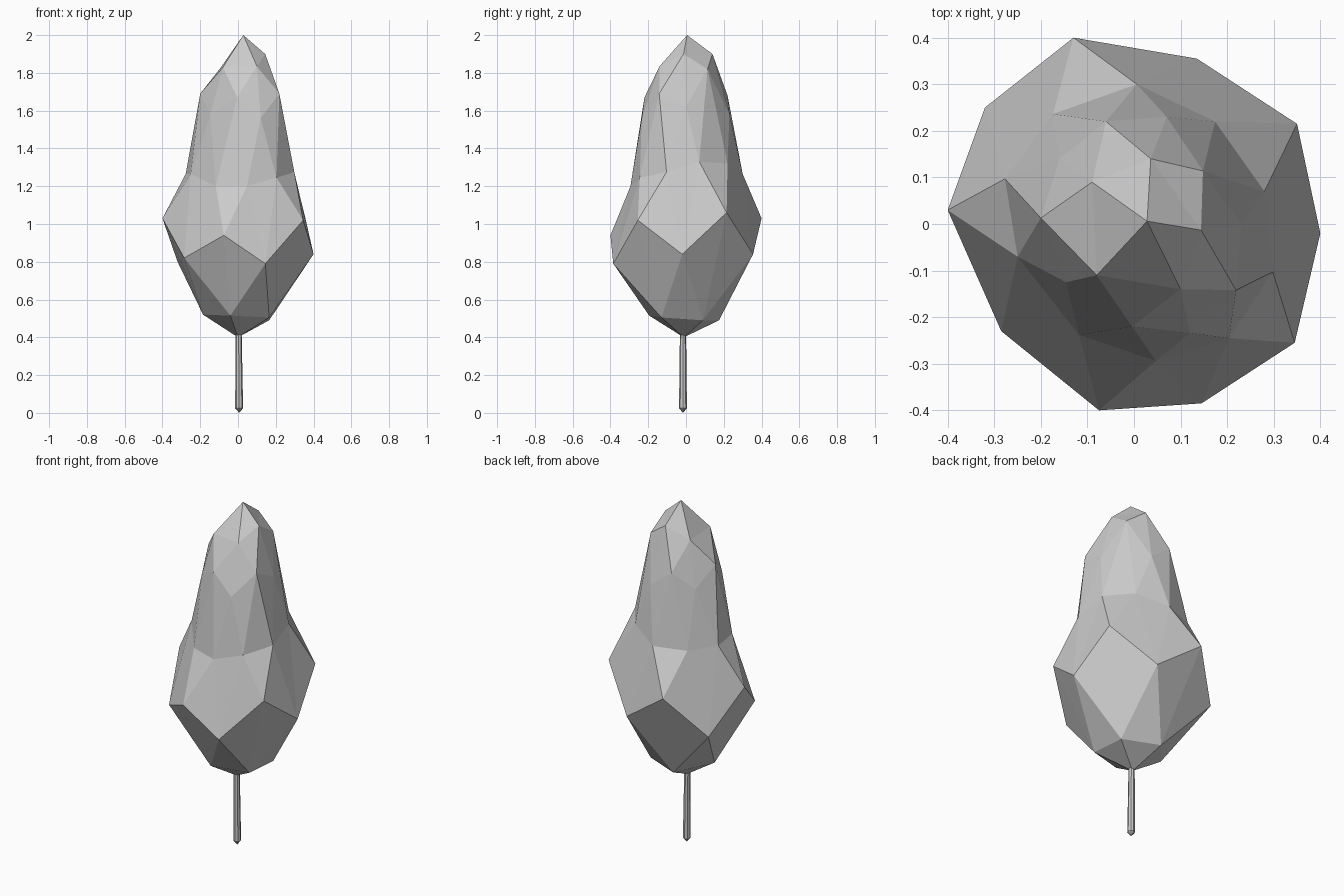
import bpy, bmesh, math

if "Cube" in bpy.data.objects:
    bpy.data.objects.remove(bpy.data.objects["Cube"])

# Crown cross-section rings, bottom to top (zigzag rings, anticlockwise from +x)
low = [(.165, .09, .49), (-.04, .175, .49), (-.185, 0, .52), (-.04, -.195, .515), (.165, -.13, .505)]
belly = [(.4, -.02, .84), (.35, .215, 1.06), (.135, .355, .84), (-.13, .4, 1.03), (-.32, .25, .8),
         (-.4, .03, 1.03), (-.285, -.23, .82), (-.075, -.4, .94), (.145, -.385, .79), (.345, -.255, 1.02)]
waist = [(.28, .07, 1.33), (.174, .22, 1.32), (.006, .3, 1.265), (-.174, .236, 1.26), (-.277, .097, 1.265),
         (-.25, -.07, 1.265), (-.118, -.238, 1.2), (.047, -.294, 1.2), (.204, -.245, 1.245), (.298, -.103, 1.275)]
shoulder = [(.23, 0, 1.62), (.148, .114, 1.82), (.07, .23, 1.58), (-.06, .22, 1.68), (-.16, .14, 1.58),
            (-.2, .013, 1.69), (-.146, -.125, 1.58), (-.004, -.22, 1.67), (.12, -.234, 1.56), (.219, -.142, 1.69)]
cap = [(.144, -.013, 1.9), (.036, .14, 1.9), (-.09, .09, 1.83), (-.08, -.11, 1.83), (.1, -.14, 1.835)]


def finish(bm, name):
    bmesh.ops.recalc_face_normals(bm, faces=bm.faces)
    mesh = bpy.data.meshes.new(name)
    bm.to_mesh(mesh)
    bm.free()
    ob = bpy.data.objects.new(name, mesh)
    bpy.context.collection.objects.link(ob)
    return ob


# Crown: triangulated sphere-like lattice through the rings
bm = bmesh.new()
B, O, M, P, T = [[bm.verts.new(p) for p in ring] for ring in (low, belly, waist, shoulder, cap)]
bottom, tip = bm.verts.new((0, -.012, .4)), bm.verts.new((.028, .006, 2))


def tri(*v):
    bm.faces.new(v)


for k in range(10):
    n = (k + 1) % 10
    tri(O[k], M[k], M[k - 1])
    tri(O[k], O[n], M[k])
    tri(P[k], M[k - 1], M[k])
    tri(P[k], M[k], P[n])
for j in range(5):
    n, a, b, c = (j + 1) % 5, 2 * j, 2 * j + 1, (2 * j + 2) % 10
    tri(bottom, B[n], B[j])
    tri(B[j], O[b], O[a])
    tri(B[j], O[c], O[b])
    tri(B[j], B[n], O[c])
    tri(tip, T[j], T[n])
    tri(T[j], P[a], P[b])
    tri(T[j], P[b], T[n])
    tri(T[j], P[a - 1], P[a])
finish(bm, "tree_crown")

# Trunk: thin tapered prism with a pointed foot
bm = bmesh.new()
rings = []
for r, z, x in ((.021, .025, .006), (.016, .45, .003)):
    rings.append([bm.verts.new((x + r * math.cos(i * math.tau / 8), -.016 + r * math.sin(i * math.tau / 8), z))
                  for i in range(8)])
foot = bm.verts.new((.006, -.016, 0))
for i in range(8):
    n = (i + 1) % 8
    tri(rings[0][i], rings[0][n], rings[1][n], rings[1][i])
    tri(foot, rings[0][n], rings[0][i])
bm.faces.new(rings[1])
finish(bm, "tree_trunk")
